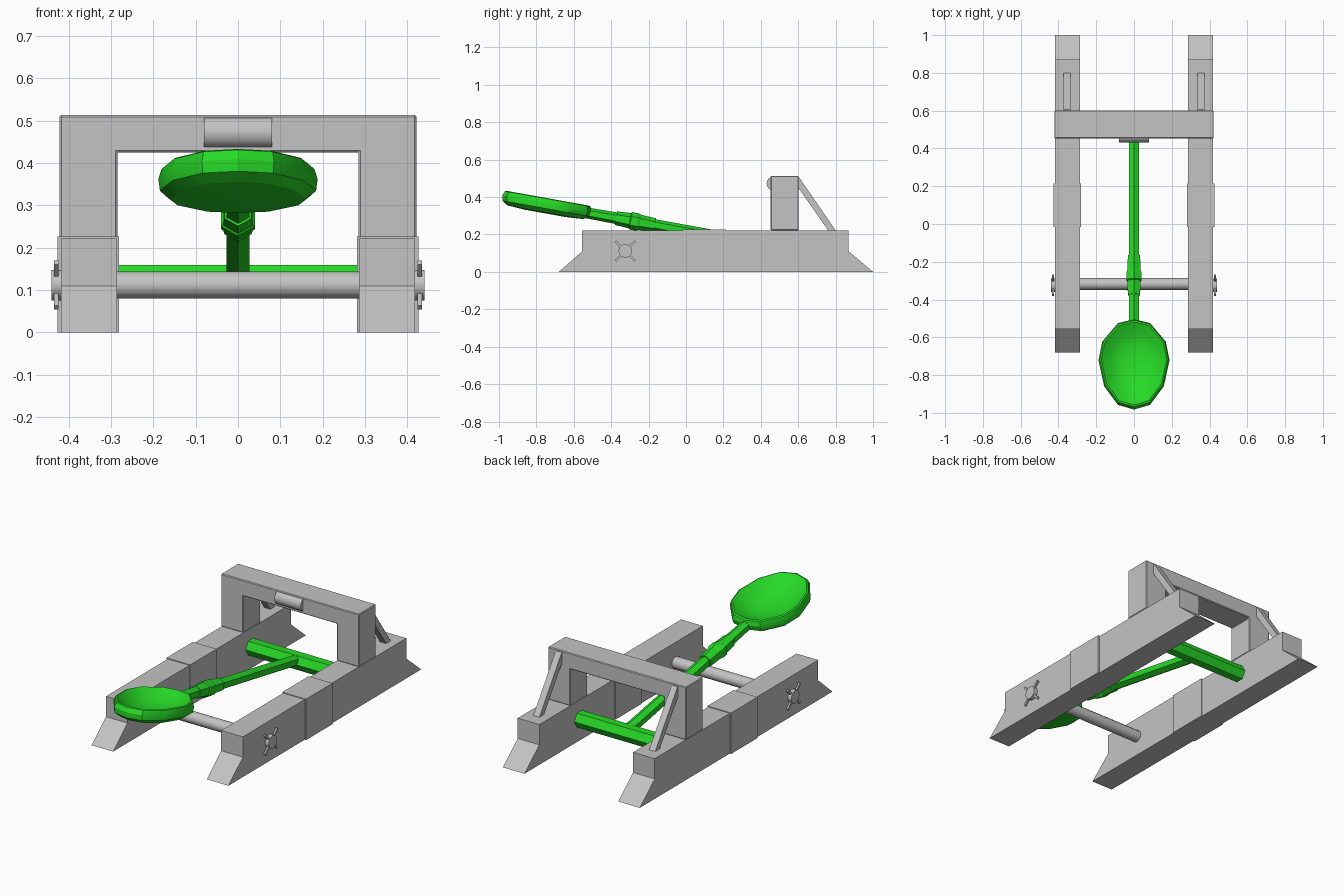
import bpy, bmesh, math
from mathutils import Matrix, Vector

if "Cube" in bpy.data.objects:
    bpy.data.objects.remove(bpy.data.objects["Cube"], do_unlink=True)


def material(name, color):
    m = bpy.data.materials.new(name)
    m.use_nodes = True
    m.diffuse_color = color
    m.node_tree.nodes["Principled BSDF"].inputs["Base Color"].default_value = color
    return m


GREY = material("light_grey", (0.55, 0.55, 0.55, 1))
GREEN = material("bright_green", (0.02, 0.7, 0.02, 1))


def finish(name, bm, mat, matrix=None, smooth=None, bevel=0):
    bmesh.ops.recalc_face_normals(bm, faces=bm.faces)
    if matrix:
        bm.transform(matrix)
    mesh = bpy.data.meshes.new(name)
    bm.to_mesh(mesh)
    bm.free()
    mesh.materials.append(mat)
    ob = bpy.data.objects.new(name, mesh)
    bpy.context.collection.objects.link(ob)
    if bevel:
        mod = ob.modifiers.new("edge_bevel", "BEVEL")
        mod.width, mod.segments = bevel, 1
    if smooth:
        bpy.ops.object.select_all(action="DESELECT")
        ob.select_set(True)
        bpy.context.view_layer.objects.active = ob
        bpy.ops.object.shade_smooth_by_angle(angle=math.radians(smooth))
    return ob


def loft(rings):
    """Skin closed rings of points and cap both ends."""
    bm = bmesh.new()
    loops = [[bm.verts.new(p) for p in ring] for ring in rings]
    n = len(loops[0])
    for a, b in zip(loops, loops[1:]):
        for i in range(n):
            j = (i + 1) % n
            bm.faces.new((a[i], a[j], b[j], b[i]))
    bm.faces.new(loops[0])
    bm.faces.new(loops[-1])
    return bm


def side_slab(profile, x0, x1):
    """Extrude a (y, z) outline along x."""
    return loft([[(x, y, z) for y, z in profile] for x in (x0, x1)])


def rect(y0, y1, z0, z1):
    return [(y0, z0), (y1, z0), (y1, z1), (y0, z1)]


def circle(cy, cz, r, n, turn=0.0):
    return [(cy + r * math.cos(math.tau * (i + turn) / n),
             cz + r * math.sin(math.tau * (i + turn) / n)) for i in range(n)]


# Base rails, sleeves, braces and axle hubs, repeated on both sides
rail = [(-0.68, 0), (1, 0), (0.87, 0.11), (0.87, 0.222), (-0.555, 0.222), (-0.555, 0.11)]
brace = [(0.59, 0.465), (0.59, 0.505), (0.605, 0.505), (0.8, 0.222), (0.76, 0.222)]
AXLE_Y, AXLE_Z = -0.325, 0.112
for side, s in (("left", 1), ("right", -1)):
    finish("rail_" + side, side_slab(rail, s * 0.286, s * 0.418), GREY)
    finish("sleeve_" + side, side_slab(rect(-0.015, 0.215, 0, 0.226), s * 0.281, s * 0.426), GREY)
    finish("brace_" + side, side_slab(brace, s * 0.335, s * 0.372), GREY)
    finish("hub_" + side, side_slab(circle(AXLE_Y, AXLE_Z, 0.036, 12), s * 0.41, s * 0.44),
           GREY, smooth=35)
    # Crossed handle bars on the hub
    for k, turn in enumerate((45, 135)):
        bm = side_slab(rect(-0.075, 0.075, -0.006, 0.006), s * 0.424, s * 0.434)
        place = Matrix.Translation((0, AXLE_Y, AXLE_Z)) @ Matrix.Rotation(math.radians(turn), 4, "X")
        finish(f"hub_bar_{side}_{k + 1}", bm, GREY, place)

# Axle between the rails
finish("axle", side_slab(circle(AXLE_Y + 0.008, AXLE_Z, 0.032, 12), -0.3, 0.3), GREY, smooth=35)

# Stop frame: two posts and a top beam in one outline
half = [(0.285, 0.425), (0.285, 0.222), (0.421, 0.222), (0.421, 0.513)]
gate = half + [(-x, z) for x, z in reversed(half)]
finish("stop_frame", loft([[(x, y, z) for x, z in gate] for y in (0.453, 0.602)]),
       GREY, bevel=0.004)

# Rounded stop pad on the front of the beam
finish("stop_pad", side_slab(circle(0.469, 0.472, 0.038, 16), -0.08, 0.08), GREY, smooth=35)

# Throwing arm, built along its own axis and then tilted
tilt = Matrix.Translation((0, 0, 0.22)) @ Matrix.Rotation(-math.atan(0.18), 4, "X")
stations = [(0.52, 0.031), (-0.17, 0.031), (-0.17, 0.037), (-0.25, 0.041), (-0.265, 0.047),
            (-0.3, 0.047), (-0.305, 0.041), (-0.38, 0.037), (-0.38, 0.031), (-0.54, 0.029)]
finish("throwing_arm",
       loft([[(x, y, z) for x, z in circle(0, 0, r, 6, 0.5)] for y, r in stations]),
       GREEN, tilt)

# Pivot bar at the foot of the arm
finish("pivot_bar", side_slab(circle(0.52, 0.12, 0.045, 6), -0.29, 0.29), GREEN)

# Spoon bowl: egg outline scaled through outer and inner rings
right = [(0.085, -0.975), (0.158, -0.875), (0.188, -0.735), (0.168, -0.635), (0.085, -0.535)]
egg = [(0, -1.0)] + right + [(0, -0.515)] + [(-x, y) for x, y in reversed(right)]
CENTER = -0.755
levels = [(0.45, -0.042), (0.85, -0.036), (0.98, -0.016), (1.0, 0.012), (0.96, 0.036),
          (0.92, 0.04), (0.88, 0.034), (0.7, 0.004), (0.45, -0.018), (0.2, -0.026)]
rings = [[(x * k, CENTER + (y - CENTER) * k, z) for x, y in egg] for k, z in levels]
finish("spoon_bowl", loft(rings), GREEN, tilt, smooth=28)
